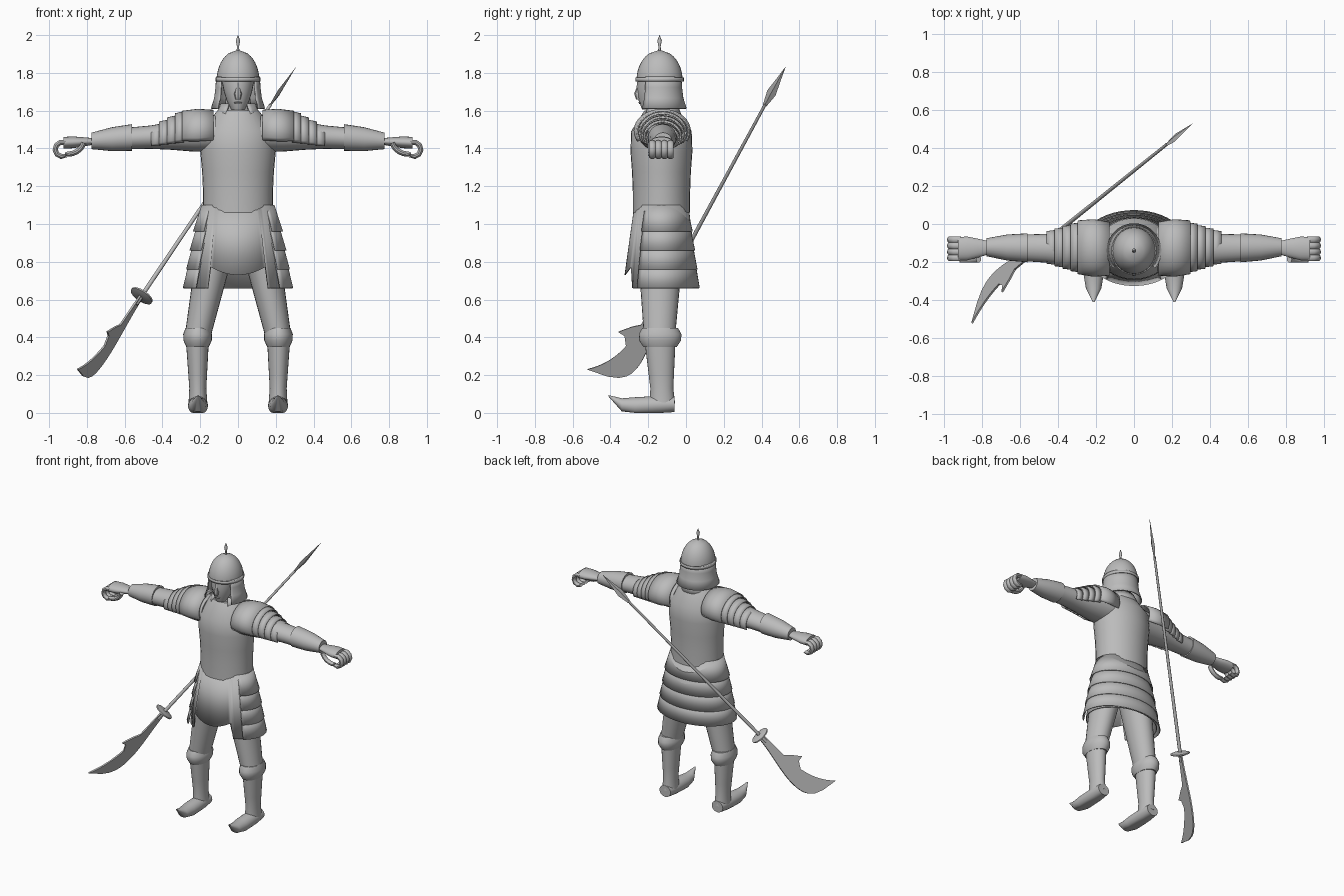
import bpy, bmesh, math
from mathutils import Matrix, Vector

cube = bpy.data.objects.get("Cube")
if cube:
    bpy.data.objects.remove(cube)

grey = bpy.data.materials.new("plain grey")
grey.use_nodes = True
grey.diffuse_color = (.5, .5, .5, 1)
grey.node_tree.nodes["Principled BSDF"].inputs["Base Color"].default_value = grey.diffuse_color


def finish(name, bm, mirror=False, thick=0, matrix=None, sharp=40):
    bmesh.ops.recalc_face_normals(bm, faces=bm.faces)
    mesh = bpy.data.meshes.new(name)
    bm.to_mesh(mesh)
    bm.free()
    mesh.materials.append(grey)
    mesh.shade_smooth()
    mesh.set_sharp_from_angle(angle=math.radians(sharp))
    part = bpy.data.objects.new(name, mesh)
    bpy.context.scene.collection.objects.link(part)
    if matrix:
        part.matrix_world = matrix
    if thick:
        solid = part.modifiers.new("thickness", 'SOLIDIFY')
        solid.thickness, solid.offset = thick, 0
    if mirror:
        part.modifiers.new("mirror", 'MIRROR')


def skin(name, rows, closed=True, caps=True, **options):
    """Join rows of points with quads and close both ends."""
    bm = bmesh.new()
    rows = [[bm.verts.new(point) for point in row] for row in rows]
    size = len(rows[0])
    for low, high in zip(rows, rows[1:]):
        for i in range(size if closed else size - 1):
            j = (i + 1) % size
            bm.faces.new((low[i], low[j], high[j], high[i]))
    if caps:
        bm.faces.new(rows[0])
        bm.faces.new(rows[-1])
    finish(name, bm, **options)


def limb(name, axis, start, end, sizes, flat=1, sides=24, opening=None, shape=None, **options):
    """Evenly spaced elliptical rings from start to end. An opening leaves a
    gap of that many degrees around the front or underside."""
    start, end = Vector(start), Vector(end)
    first, second = [k for k in range(3) if k != "xyz".index(axis)]
    gap = math.radians(opening or 0)
    rows = []
    for step, size in enumerate(sizes):
        centre = start.lerp(end, step / (len(sizes) - 1))
        row = []
        for i in range(sides + 1 if opening else sides):
            angle = gap / 2 - math.pi / 2 + (math.tau - gap) * i / sides
            point = centre.copy()
            point[first] += size * math.cos(angle)
            point[second] += size * flat * math.sin(angle)
            row.append(shape(point) if shape else point)
        rows.append(row)
    skin(name, rows, not opening, not (opening or options.get("thick")), **options)


def upright(name, low, high, sizes, y=-.13, **options):
    limb(name, 'z', (0, y, low), (0, y, high), sizes, **options)


def curl(name, x, y, z, radius, begin, finish_angle):
    """Finger bent along an arc."""
    rows = []
    steps, sides = 7, 10
    for i in range(steps):
        bend = math.radians(begin + (finish_angle - begin) * i / (steps - 1))
        out = Vector((math.cos(bend), 0, math.sin(bend)))
        thin = .01 if i == steps - 1 else .014
        ring = [math.tau * j / sides for j in range(sides)]
        rows.append([Vector((x, y, z)) + out * (radius + thin * math.cos(a))
                     + Vector((0, .018 * math.sin(a), 0)) for a in ring])
    skin(name, rows, mirror=True)


# Torso, neck and collar
upright("torso", 1.06, 1.6, (.185, .185, .19, .2, .195, .11), flat=.82, sides=32)
upright("neck", 1.55, 1.7, (.08, .06))
upright("collar", 1.57, 1.635, (.115, .085), flat=.9, opening=70, thick=.012)


# Skirt with a notched front hem
def notch(point):
    across = abs(point.x)
    if point.z < .7 and point.y < -.13 and across < .145:
        point.z += .07 + .3 * across ** 2 / .145
    return point


upright("skirt", 1.1, .66, (.19, .26), flat=.74, sides=96, shape=notch, thick=.006)
for i in range(4):
    top = 1.1 - .1 * i
    upright(f"skirt_tier_{i + 1}", top, top - .14, (.19 + .022 * i, .236 + .018 * i),
            flat=.69, sides=36, opening=100, thick=.006)

# Head
limb("face", 'z', (0, -.19, 1.605), (0, -.145, 1.8), (.035, .06, .075, .085, .088), flat=1.2)
upright("nose", 1.66, 1.75, (.014, .022, .012, .009), y=-.248, flat=1.2, sides=8)
upright("mouth", 1.635, 1.65, (.015, .024, .015), y=-.236, flat=.7, sides=10)

# Helmet
dome = [.113 * math.sqrt(1 - (i / 10) ** 2) for i in range(10)]
upright("helmet_dome", 1.76, 1.92, dome + [.006], y=-.14, flat=1.08, sides=32)
upright("helmet_rim", 1.755, 1.775, (.116, .116), y=-.14, flat=1.08, sides=32, thick=.006)
upright("helmet_neck_guard", 1.78, 1.61, (.112, .115, .122, .14), y=-.14, sides=32, opening=100, thick=.008)
upright("helmet_spike", 1.91, 2, (.008, .006, .012, .001), y=-.14, sides=10)

# Arms in a T pose, with layered shoulder armour
limb("sleeve", 'x', (.12, -.135, 1.48), (.58, -.125, 1.453), (.12, .11, .09, .075, .07), flat=.82, mirror=True)
limb("bracer", 'x', (.56, -.125, 1.458), (.775, -.122, 1.44), (.076, .068, .047), flat=.93, mirror=True)
limb("shoulder_plate", 'x', (.13, -.13, 1.495), (.295, -.122, 1.49), (.137, .147, .137), flat=.77,
     opening=124, thick=.008, mirror=True)
for i in range(4):
    x, z, size = .285 + .042 * i, 1.487 - .011 * i, .127 - .013 * i
    limb(f"shoulder_lame_{i + 1}", 'x', (x, -.123, z), (x + .048, -.123, z - .006), (size, size - .006),
         flat=.84, opening=120, thick=.007, mirror=True)

# Hands with curled fingers
limb("palm", 'x', (.77, -.125, 1.437), (.925, -.13, 1.43), (.036, .05, .062, .062), flat=.5, mirror=True)
for i in range(4):
    curl(f"finger_{i + 1}", .93, -.178 + .032 * i, 1.395, .038, 110, -120)
curl("thumb", .9, -.185, 1.46, .09, 200, 280)


# Legs and upturned boots
def upturn(point):
    point.z = max(0, point.z)
    if point.y < -.3:
        point.z += 5 * (point.y + .3) ** 2
    return point


limb("trouser_leg", 'z', (.12, -.135, .86), (.21, -.14, .42), (.1, .09, .08, .07), flat=1.2, mirror=True)
limb("knee_cuff", 'z', (.214, -.137, .35), (.214, -.137, .45), (.06, .075, .076, .064), flat=1.48, mirror=True)
limb("boot_shaft", 'z', (.212, -.125, .05), (.215, -.137, .37), (.05, .045, .05, .055, .06), flat=1.35, mirror=True)
limb("boot_foot", 'y', (.212, -.06, .045), (.212, -.41, .03), (.045, .052, .053, .052, .04, .004),
     flat=.9, shape=upturn, mirror=True)

# Polearm slung across the back: local x runs to the blade, y across its flat
along = Vector((-.51, -.41, -.756)).normalized()
across = Vector((-.126, -.836, .535))
across = (across - along * across.dot(along)).normalized()
frame = Matrix((along, across, along.cross(across))).transposed().to_4x4()
frame.translation = (-.51, -.13, .62)
limb("polearm_shaft", 'x', (-1.34, 0, 0), (.06, 0, 0), (.008, .012), sides=12, matrix=frame)
limb("spear_head", 'x', (-1.33, 0, 0), (-1.6, 0, 0), (.01, .026, .013, .001), flat=.35, sides=4,
     matrix=frame, sharp=10)
limb("polearm_guard", 'x', (-.012, 0, 0), (.012, 0, 0), (.04, .065, .065, .04), matrix=frame)

# Broad curved blade with a spur
length, steps = .628, 20
stations = [i / steps for i in range(steps + 1)]
edge = [(length * k, .02 + .14 * k ** 4) for k in stations]
spine = [(length * k, .18 * k ** 16 - .02 - .055 * math.sin(math.pi * k ** 1.5)) for k in stations[:-1]]
spur = [(.26, .06), (.33, .11), (.33, .07)]
outline = edge[:8] + spur + edge[12:] + spine[::-1]
bm = bmesh.new()
face = bm.faces.new([bm.verts.new((s, t, -.005)) for s, t in outline])
side = bmesh.ops.extrude_face_region(bm, geom=[face])["geom"]
bmesh.ops.translate(bm, verts=[v for v in side if isinstance(v, bmesh.types.BMVert)], vec=(0, 0, .01))
finish("polearm_blade", bm, matrix=frame)
